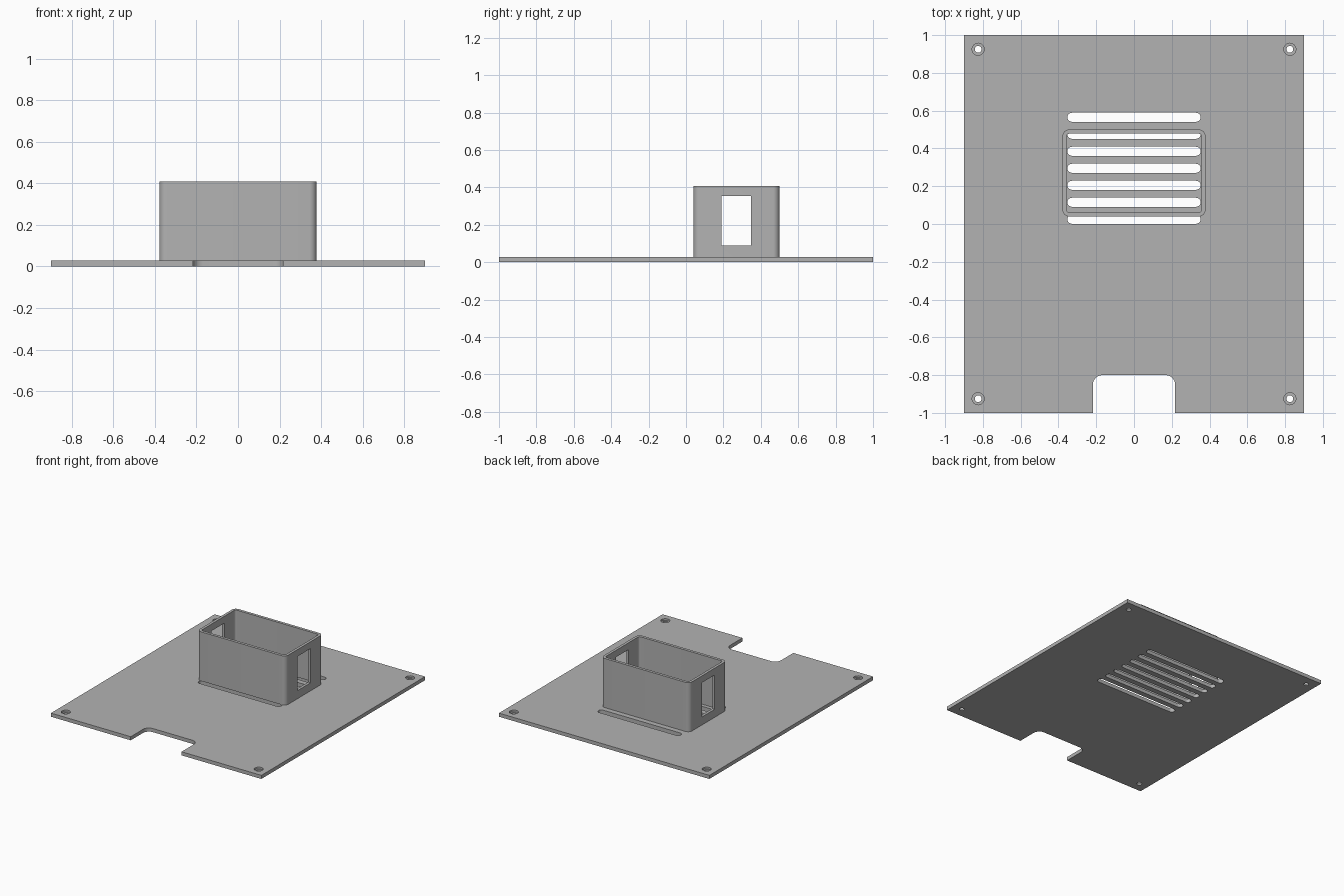
import bpy
import bmesh
from math import cos, sin, pi

cube = bpy.data.objects.get("Cube")
if cube:
    bpy.data.objects.remove(cube, do_unlink=True)

PLATE_TOP = 0.028
BOX_TOP = 0.408
BOX_Y = 0.27

grey = bpy.data.materials.new("plain grey")
grey.use_nodes = True
colour = (0.45, 0.45, 0.45, 1)
grey.diffuse_color = colour
grey.node_tree.nodes["Principled BSDF"].inputs["Base Color"].default_value = colour


def rounded_rect(cx, cy, w, d, r, steps=8):
    """Counter-clockwise outline of a rectangle with round corners."""
    pts = []
    for k, (sx, sy) in enumerate([(1, 1), (-1, 1), (-1, -1), (1, -1)]):
        for i in range(steps + 1):
            a = (k + i / steps) * pi / 2
            pts.append((cx + sx * (w / 2 - r) + r * cos(a),
                        cy + sy * (d / 2 - r) + r * sin(a)))
    return pts


def circle(cx, cy, r, n=32):
    return [(cx + r * cos(2 * pi * i / n), cy + r * sin(2 * pi * i / n)) for i in range(n)]


def prisms(name, parts):
    """One object made of upright prisms, each (outline, bottom, top)."""
    bm = bmesh.new()
    for pts, z0, z1 in parts:
        low = [bm.verts.new((x, y, z0)) for x, y in pts]
        high = [bm.verts.new((x, y, z1)) for x, y in pts]
        bm.faces.new(low[::-1])
        bm.faces.new(high)
        for i in range(len(pts)):
            j = (i + 1) % len(pts)
            bm.faces.new((low[i], low[j], high[j], high[i]))
    bmesh.ops.remove_doubles(bm, verts=bm.verts, dist=1e-5)
    bmesh.ops.recalc_face_normals(bm, faces=bm.faces)
    mesh = bpy.data.meshes.new(name)
    bm.to_mesh(mesh)
    bm.free()
    mesh.materials.append(grey)
    ob = bpy.data.objects.new(name, mesh)
    bpy.context.collection.objects.link(ob)
    return ob


def activate(ob):
    bpy.ops.object.select_all(action='DESELECT')
    ob.select_set(True)
    bpy.context.view_layer.objects.active = ob


def cut(ob, parts):
    cutter = prisms("cutter", parts)
    cutter.hide_render = True
    mod = ob.modifiers.new("cut", 'BOOLEAN')
    mod.operation = 'DIFFERENCE'
    mod.solver = 'EXACT'
    mod.object = cutter
    activate(ob)
    bpy.ops.object.modifier_apply(modifier=mod.name)
    bpy.data.objects.remove(cutter, do_unlink=True)


def finish(ob):
    activate(ob)
    bpy.ops.object.shade_smooth_by_angle(angle=pi / 6)


def box(cx, cy, w, d):
    return [(cx + sx * w / 2, cy + sy * d / 2)
            for sx, sy in [(-1, -1), (1, -1), (1, 1), (-1, 1)]]


# Base plate with front notch, vent slots and screw holes
plate = prisms("base_plate", [(box(0, 0, 1.8, 2), 0, PLATE_TOP)])
through = [(rounded_rect(0, -1, 0.435, 0.4, 0.05), -1, 1)]
for i in range(7):
    through.append((rounded_rect(0, 0.025 + 0.09 * i, 0.705, 0.048, 0.0239), -1, 1))
corners = [(sx * 0.825, sy * 0.925) for sx in (-1, 1) for sy in (-1, 1)]
through += [(circle(x, y, 0.018), -1, 1) for x, y in corners]
cut(plate, through)

# Recesses for the screw heads
cut(plate, [(circle(x, y, 0.032), PLATE_TOP / 2, 1) for x, y in corners])
finish(plate)

# Open-topped housing over the vents, with a window in each end
housing = prisms("housing", [(rounded_rect(0, BOX_Y, 0.757, 0.46, 0.035), PLATE_TOP, BOX_TOP)])
cut(housing, [(rounded_rect(0, BOX_Y, 0.715, 0.416, 0.015), -1, 1)])
cut(housing, [(box(0, 0.268, 2, 0.157), 0.09, 0.355)])
finish(housing)
